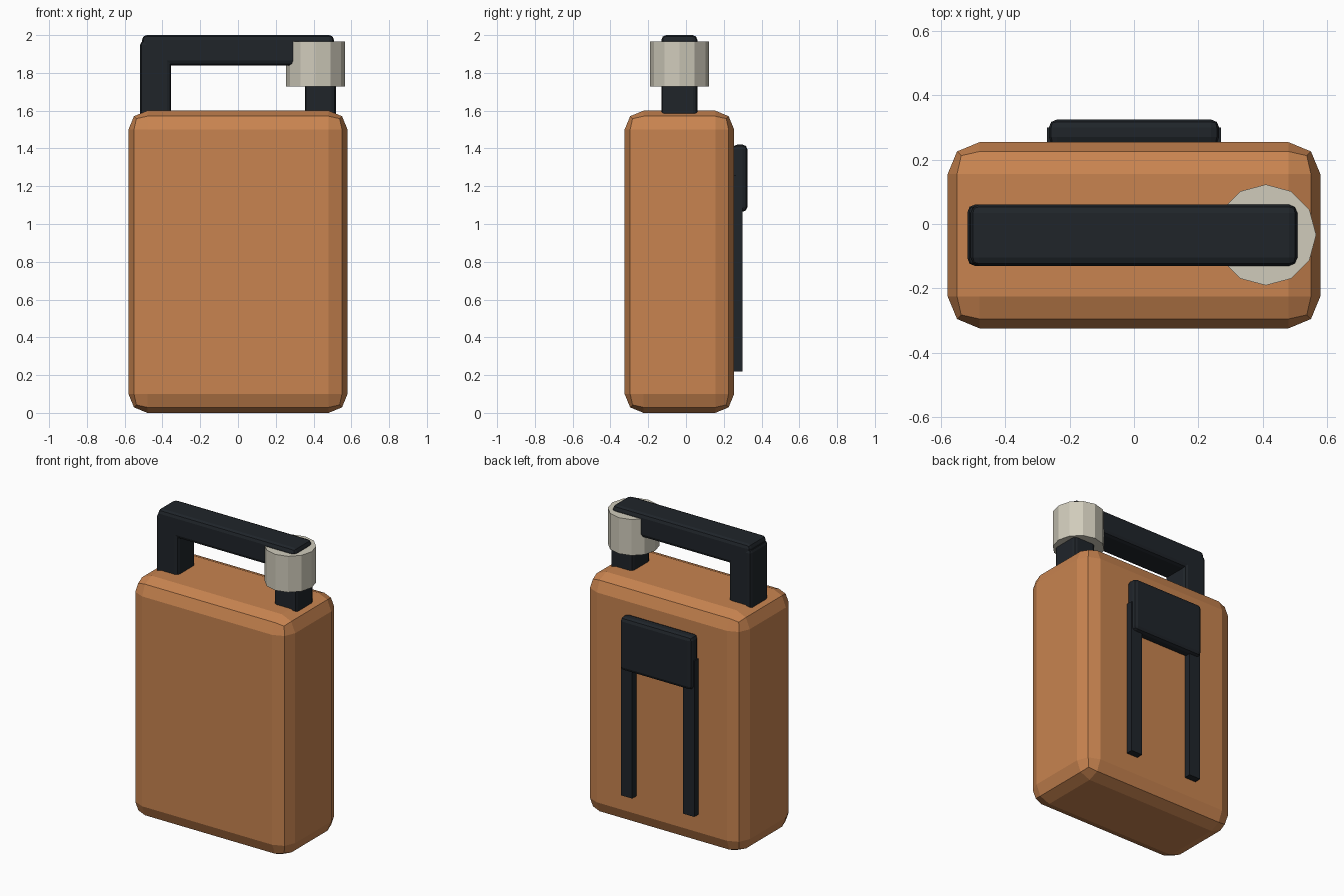
import bpy

if "Cube" in bpy.data.objects:
    bpy.data.objects.remove(bpy.data.objects["Cube"])


def material(name, rgb):
    m = bpy.data.materials.new(name)
    m.diffuse_color = (*rgb, 1)
    m.use_nodes = True
    m.node_tree.nodes["Principled BSDF"].inputs["Base Color"].default_value = m.diffuse_color
    return m


ORANGE = material("orange", (0.58, 0.23, 0.08))
DARK = material("dark", (0.014, 0.018, 0.023))
CREAM = material("cream", (0.63, 0.60, 0.50))


def box(name, x, y, z, mat, bevel=0.0):
    """Box from (min, max) ranges with an optional two-segment bevel."""
    bpy.ops.mesh.primitive_cube_add(size=1, location=[sum(r) / 2 for r in (x, y, z)])
    ob = bpy.context.object
    ob.name = name
    ob.scale = [r[1] - r[0] for r in (x, y, z)]
    bpy.ops.object.transform_apply(location=False, rotation=False, scale=True)
    ob.data.materials.append(mat)
    if bevel:
        mod = ob.modifiers.new("bevel", 'BEVEL')
        mod.width = bevel
        mod.segments = 2
    return ob


# Main canister
box("body", (-0.58, 0.58), (-0.325, 0.255), (0, 1.6), ORANGE, 0.1)

# Carry handle: two posts and a top bar
handle_y = (-0.13, 0.06)
for side, cx in (("left", -0.436), ("right", 0.436)):
    box(side + "_handle_post", (cx - 0.082, cx + 0.082), handle_y, (1.54, 1.97), DARK, 0.022)
box("handle_bar", (-0.508, 0.508), handle_y, (1.84, 2.0), DARK, 0.025)

# Twelve-sided cap around the right post
bpy.ops.mesh.primitive_cylinder_add(vertices=12, radius=0.157, depth=0.24,
                                    location=(0.41, -0.034, 1.847))
cap = bpy.context.object
cap.name = "cap"
cap.data.materials.append(CREAM)

# Rear pad and its two straps
box("back_pad", (-0.265, 0.265), (0.245, 0.325), (1.065, 1.42), DARK, 0.025)
for side, cx in (("left", -0.229), ("right", 0.229)):
    box(side + "_strap", (cx - 0.042, cx + 0.042), (0.22, 0.3), (0.22, 1.26), DARK)
